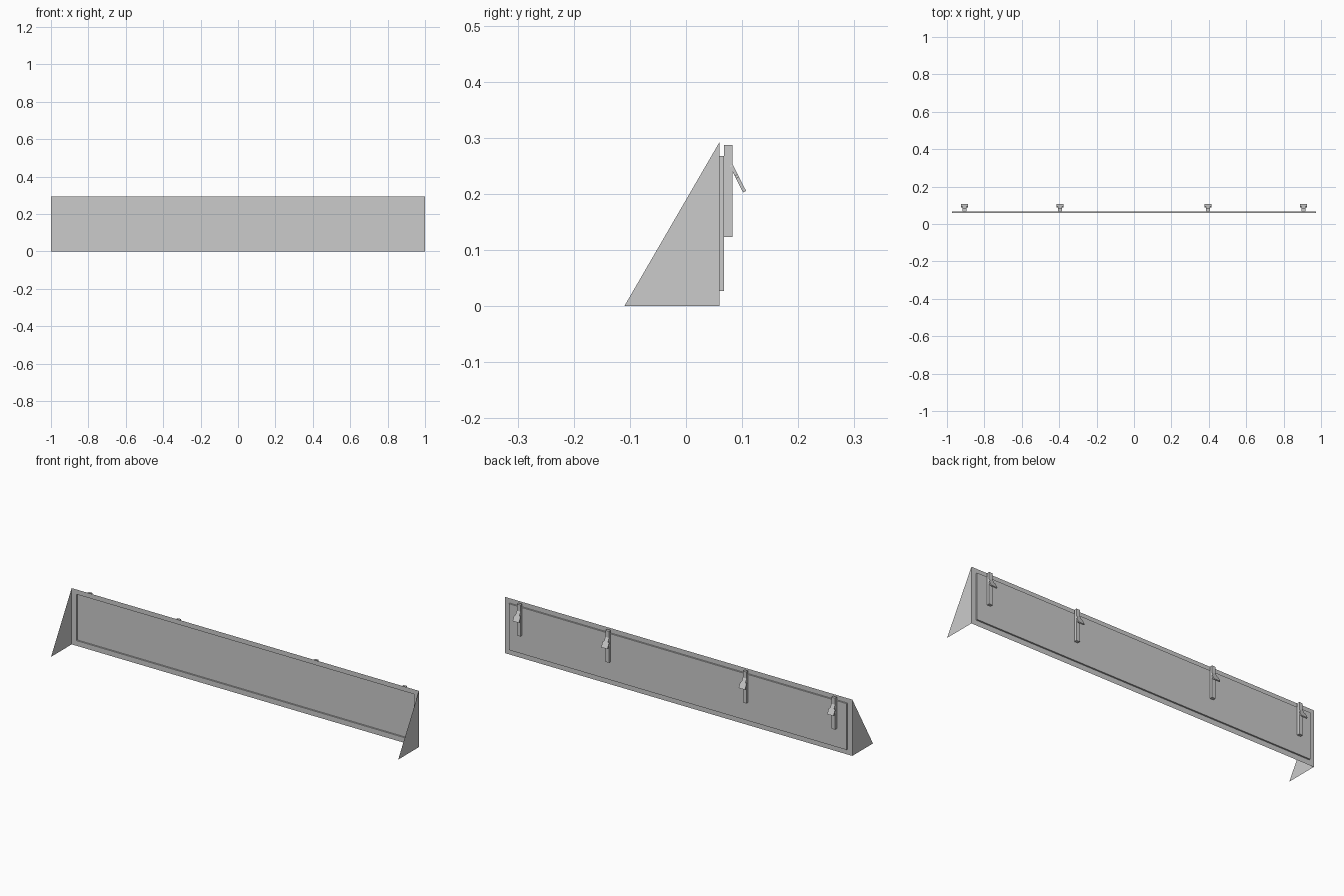
import bpy
from mathutils import Vector

if "Cube" in bpy.data.objects:
    bpy.data.objects.remove(bpy.data.objects["Cube"])

W, H, Y0, Y1 = 1.0, 0.293, 0.06, 0.068


def add_mesh(name, verts, faces):
    mesh = bpy.data.meshes.new(name)
    mesh.from_pydata(verts, [], faces)
    mesh.update()
    ob = bpy.data.objects.new(name, mesh)
    bpy.context.collection.objects.link(ob)
    return ob


def rect(x, z0, z1, y):
    return [(-x, y, z0), (x, y, z0), (x, y, z1), (-x, y, z1)]


# Back sheet: flat rim with a shallow recess pressed towards the back
rings = rect(W, 0, H, Y0) + rect(0.973, 0.027, 0.268, Y0) + rect(0.973, 0.027, 0.268, Y1)
faces = [(8, 9, 10, 11)]
for r in (0, 4):
    for i in range(4):
        j = (i + 1) % 4
        faces.append((r + i, r + j, r + 4 + j, r + 4 + i))
add_mesh("back_panel", rings, faces)

# Triangular end plates
for side, x in (("left", -W), ("right", W)):
    tri = (0, 1, 2) if x > 0 else (2, 1, 0)
    add_mesh(side + "_end_plate", [(x, -0.11, 0), (x, Y0, 0), (x, Y0, H)], [tri])


def bar(name, x):
    bpy.ops.mesh.primitive_cube_add(size=1, location=(x, 0.0755, 0.205))
    ob = bpy.context.object
    ob.name = name
    ob.scale = (0.02, 0.015, 0.164)


def tab(name, x):
    # narrow neck widening to a broad grip, tilted away from the bar
    top, bottom = Vector((0, 0.0785, 0.255)), Vector((0, 0.1045, 0.204))
    along = (bottom - top).normalized()
    normal = Vector((0, -along.z, along.y)) * 0.003
    length = (bottom - top).length
    half = [(0.007, 0), (0.011, 0.006), (0.011, 0.024), (0.018, 0.029), (0.018, length)]
    outline = half + [(-a, d) for a, d in reversed(half)]
    n = len(outline)
    verts = [top + along * d + Vector((x + a, 0, 0)) + normal * s
             for s in (-1, 1) for a, d in outline]
    fs = [tuple(range(n)), tuple(range(2 * n - 1, n - 1, -1))]
    fs += [(i, i + n, (i + 1) % n + n, (i + 1) % n) for i in range(n)]
    add_mesh(name, verts, fs)


# Four hanging brackets with tilted tabs
for i, x in enumerate((-0.906, -0.396, 0.396, 0.906), 1):
    bar(f"bracket_bar_{i}", x)
    tab(f"bracket_tab_{i}", x)
